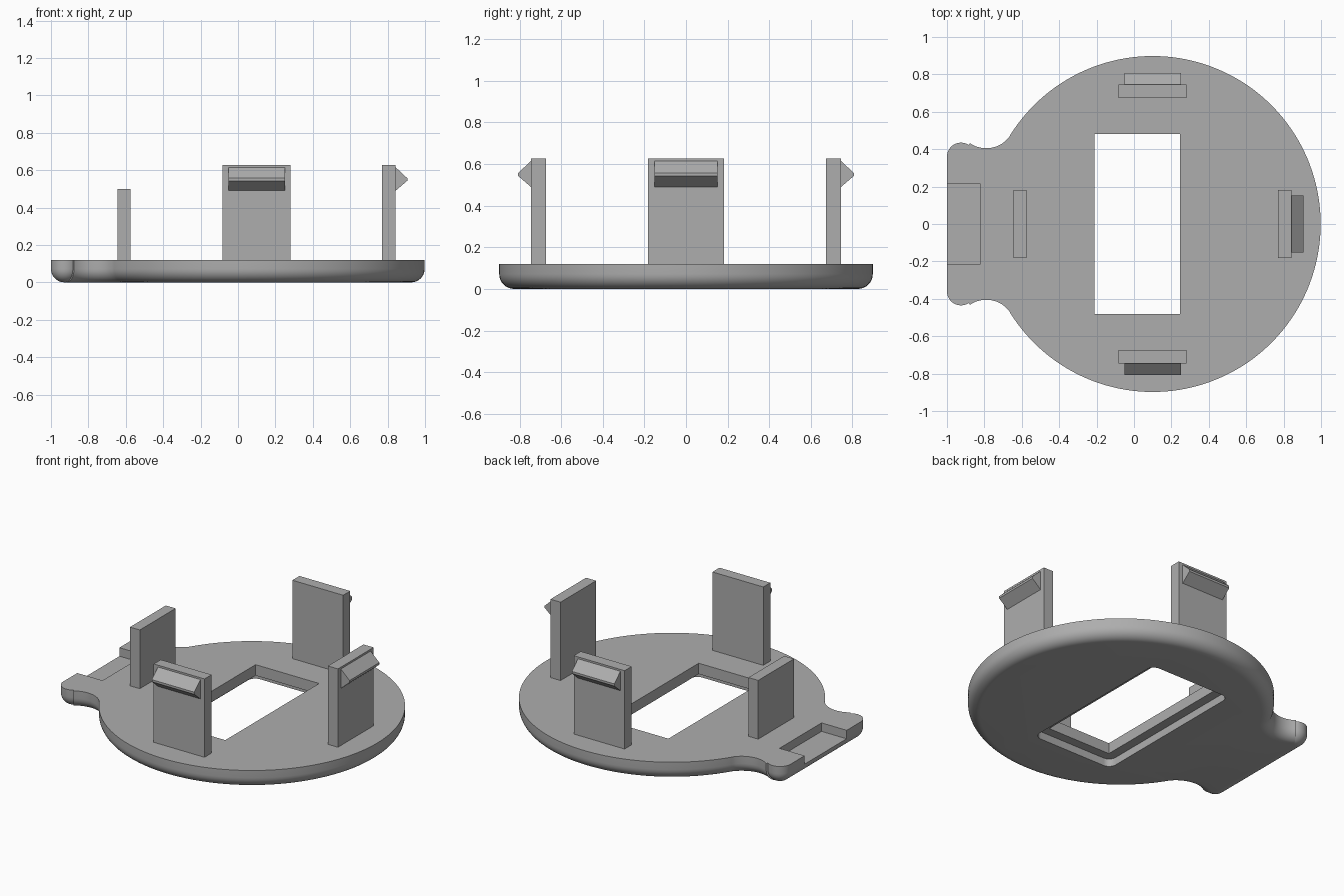
import bpy
import bmesh
from math import cos, sin, radians, pi
from mathutils import Matrix, Vector

if "Cube" in bpy.data.objects:
    bpy.data.objects.remove(bpy.data.objects["Cube"])

grey = bpy.data.materials.new("plain grey")
grey.use_nodes = True
colour = (0.42, 0.42, 0.42, 1)
grey.diffuse_color = colour
grey.node_tree.nodes["Principled BSDF"].inputs["Base Color"].default_value = colour

TOP = 0.12       # plate thickness
FILLET = 0.072   # rounding of the plate's lower rim


def loft(name, rings):
    """Closed solid through stacked rings of equal point count."""
    bm = bmesh.new()
    rows = [[bm.verts.new(p) for p in ring] for ring in rings]
    n = len(rows[0])
    for a, b in zip(rows, rows[1:]):
        for i in range(n):
            j = (i + 1) % n
            bm.faces.new((a[i], a[j], b[j], b[i]))
    bm.faces.new(rows[0])
    bm.faces.new(rows[-1])
    bmesh.ops.recalc_face_normals(bm, faces=bm.faces)
    mesh = bpy.data.meshes.new(name)
    bm.to_mesh(mesh)
    bm.free()
    mesh.materials.append(grey)
    obj = bpy.data.objects.new(name, mesh)
    bpy.context.collection.objects.link(obj)
    return obj


def box(name, x0, x1, y0, y1, z0, z1):
    corners = [(x0, y0), (x1, y0), (x1, y1), (x0, y1)]
    return loft(name, [[(x, y, z) for x, y in corners] for z in (z0, z1)])


def arc(cx, cy, r, a0, a1, n):
    return [(cx + r * cos(radians(a0 + (a1 - a0) * i / n)),
             cy + r * sin(radians(a0 + (a1 - a0) * i / n))) for i in range(n + 1)]


def outline(d):
    """Disc with a blended tab, shrunk inwards by d."""
    half = arc(0.1, 0, 0.898 - d, 0, 147.8, 64)
    half += arc(-0.79, 0.56, 0.155 + d, -32.2, -124, 18)[1:]
    half += arc(-0.925, 0.36, 0.075 - d, 56, 180, 18)
    return half + [(x, -y) for x, y in reversed(half[1:])]


# Base plate with rounded lower rim
rings = []
for k in range(9):
    t = k / 8 * pi / 2
    z = FILLET * (1 - cos(t))
    rings.append([(x, y, z) for x, y in outline(FILLET * (1 - sin(t)))])
rings.append([(x, y, TOP) for x, y in outline(0)])
plate = loft("base_plate", rings)

# Window, its rounded recess underneath, and the shallow tab notch
recess = []
for cx, cy, a in ((0.26, 0.49, 0), (-0.22, 0.49, 90), (-0.22, -0.49, 180), (0.26, -0.49, 270)):
    recess += arc(cx, cy, 0.05, a, a + 90, 8)
cutters = [
    box("window_cutter", -0.21, 0.245, -0.48, 0.48, -0.1, 0.3),
    loft("recess_cutter", [[(x, y, z) for x, y in recess] for z in (-0.1, 0.05)]),
    box("notch_cutter", -1.1, -0.82, -0.215, 0.215, 0.065, 0.3),
]
bpy.context.view_layer.objects.active = plate
for cutter in cutters:
    cut = plate.modifiers.new(cutter.name, "BOOLEAN")
    cut.operation = "DIFFERENCE"
    cut.solver = "EXACT"
    cut.object = cutter
    bpy.ops.object.modifier_apply(modifier=cut.name)
    bpy.data.objects.remove(cutter)

bpy.ops.object.select_all(action="DESELECT")
plate.select_set(True)
bpy.ops.object.shade_smooth_by_angle(angle=radians(30))

# Upright clips with a wedge catch facing outwards
HOOK = [(0, 0.49), (0.062, 0.543), (0.062, 0.557), (0, 0.615)]
for side, x, y, turn in (("front", 0.1, -0.745, -90), ("back", 0.1, 0.745, 90),
                         ("left", 0.843, 0, 0)):
    place = Matrix.Translation(Vector((x, y, 0))) @ Matrix.Rotation(radians(turn), 4, "Z")
    post = box(side + "_clip", -0.072, 0, -0.182, 0.182, TOP - 0.02, 0.627)
    catch = loft(side + "_clip_catch", [[(u, v, z) for u, z in HOOK] for v in (-0.152, 0.152)])
    for obj in (post, catch):
        obj.data.transform(place)

# Shorter plain stop beside the tab
box("right_stop", -0.645, -0.575, -0.183, 0.183, TOP - 0.02, 0.5)
